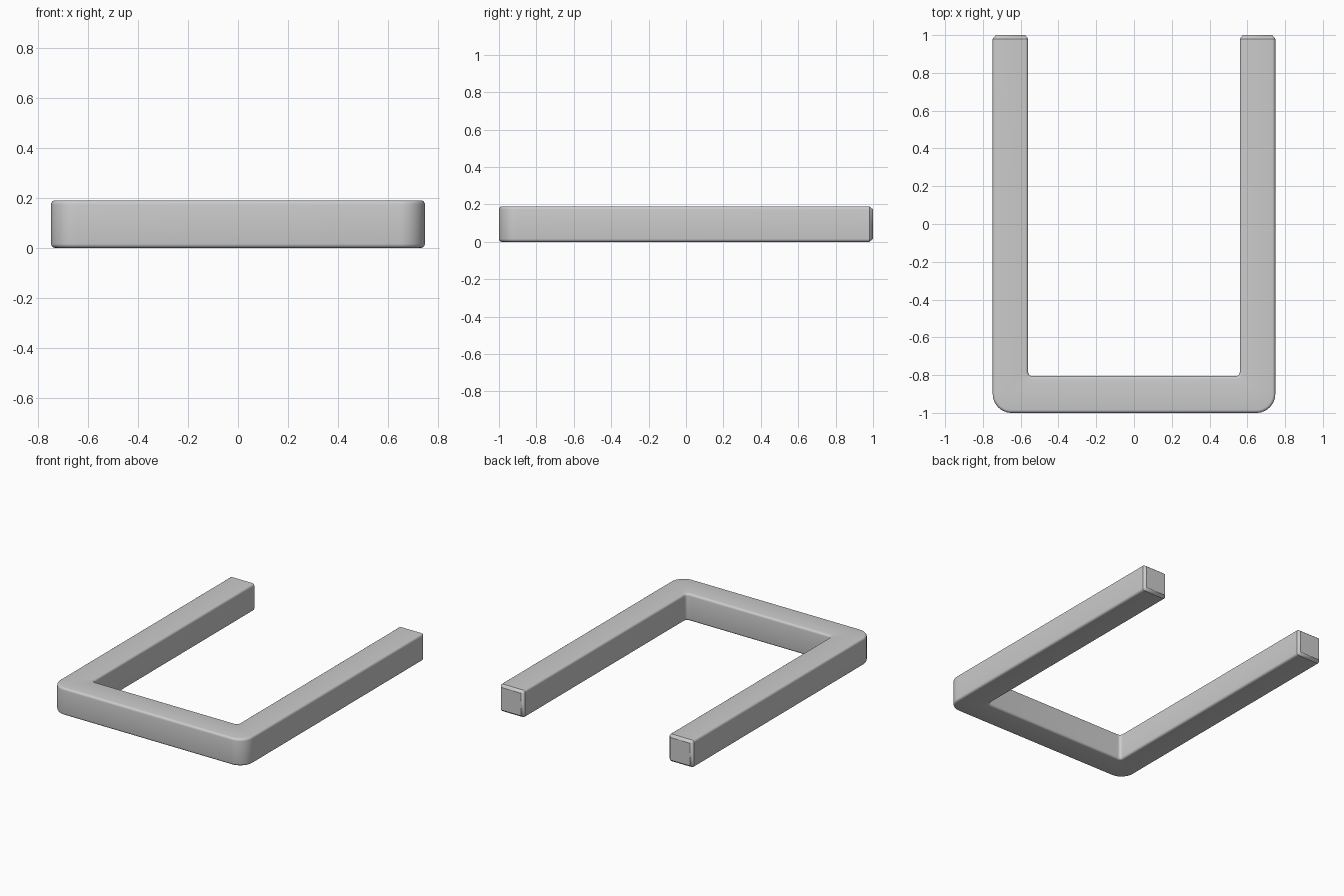
import bpy
import bmesh
from math import cos, sin, pi, radians
from mathutils import Vector

cube = bpy.data.objects.get("Cube")
if cube:
    bpy.data.objects.remove(cube, do_unlink=True)

HALF_WIDTH, HALF_LENGTH, HEIGHT, BAR = 0.748, 1.0, 0.19, 0.188
OUTER_R, INNER_R = 0.1, 0.02
EDGE_R = 0.016
CHAMFER_LENGTH = 0.02
CORNER_STEPS, EDGE_STEPS = 12, 4

outer_centre = Vector((HALF_WIDTH - OUTER_R, -HALF_LENGTH + OUTER_R))
inner_centre = Vector((HALF_WIDTH - BAR - INNER_R, -HALF_LENGTH + BAR + 0.007 + INNER_R))


def section(shrink):
    """Rounded bar section as (side, inset, height); side is outer or inner."""
    r = EDGE_R - shrink
    points = []
    for side in ("outer", "inner"):
        half = []
        for base in (0, 1):
            for i in range(EDGE_STEPS + 1):
                a = (i / EDGE_STEPS + base) * pi / 2
                inset = EDGE_R - r * sin(a)
                z = EDGE_R - r * cos(a) if base == 0 else HEIGHT - EDGE_R - r * cos(a)
                half.append((side, inset, z))
        points += half if side == "outer" else half[::-1]
    return points


def station(angle, shrink=0.0, y=None):
    """One ring of the right-angle sweep, flattened to y on the straight arms."""
    direction = Vector((cos(angle), sin(angle)))
    ring = []
    for side, inset, z in section(shrink):
        if side == "outer":
            p = outer_centre + direction * (OUTER_R - inset)
        else:
            p = inner_centre + direction * (INNER_R + inset)
        ring.append(Vector((p.x, p.y if y is None else y, z)))
    return ring


# Left arm from its chamfered tip round to the front bar, then mirrored
rings = [station(0, EDGE_R, HALF_LENGTH),
         station(0, 0, HALF_LENGTH - CHAMFER_LENGTH)]
rings += [station(-pi / 2 * i / CORNER_STEPS) for i in range(CORNER_STEPS + 1)]
rings += [[Vector((-p.x, p.y, p.z)) for p in ring] for ring in reversed(rings)]

# Skin the rings into one U-shaped bar
bm = bmesh.new()
loops = [[bm.verts.new(p) for p in ring] for ring in rings]
for a, b in zip(loops, loops[1:]):
    for i in range(len(a)):
        j = (i + 1) % len(a)
        bm.faces.new((a[i], a[j], b[j], b[i]))
bm.faces.new(loops[0])
bm.faces.new(loops[-1])
bmesh.ops.remove_doubles(bm, verts=bm.verts, dist=1e-5)
bmesh.ops.recalc_face_normals(bm, faces=bm.faces)

mesh = bpy.data.meshes.new("u_frame")
bm.to_mesh(mesh)
bm.free()
frame = bpy.data.objects.new("u_frame", mesh)
bpy.context.collection.objects.link(frame)

# Smooth rounded edges, crisp tips
bpy.ops.object.select_all(action='DESELECT')
frame.select_set(True)
bpy.context.view_layer.objects.active = frame
bpy.ops.object.shade_smooth_by_angle(angle=radians(30))
